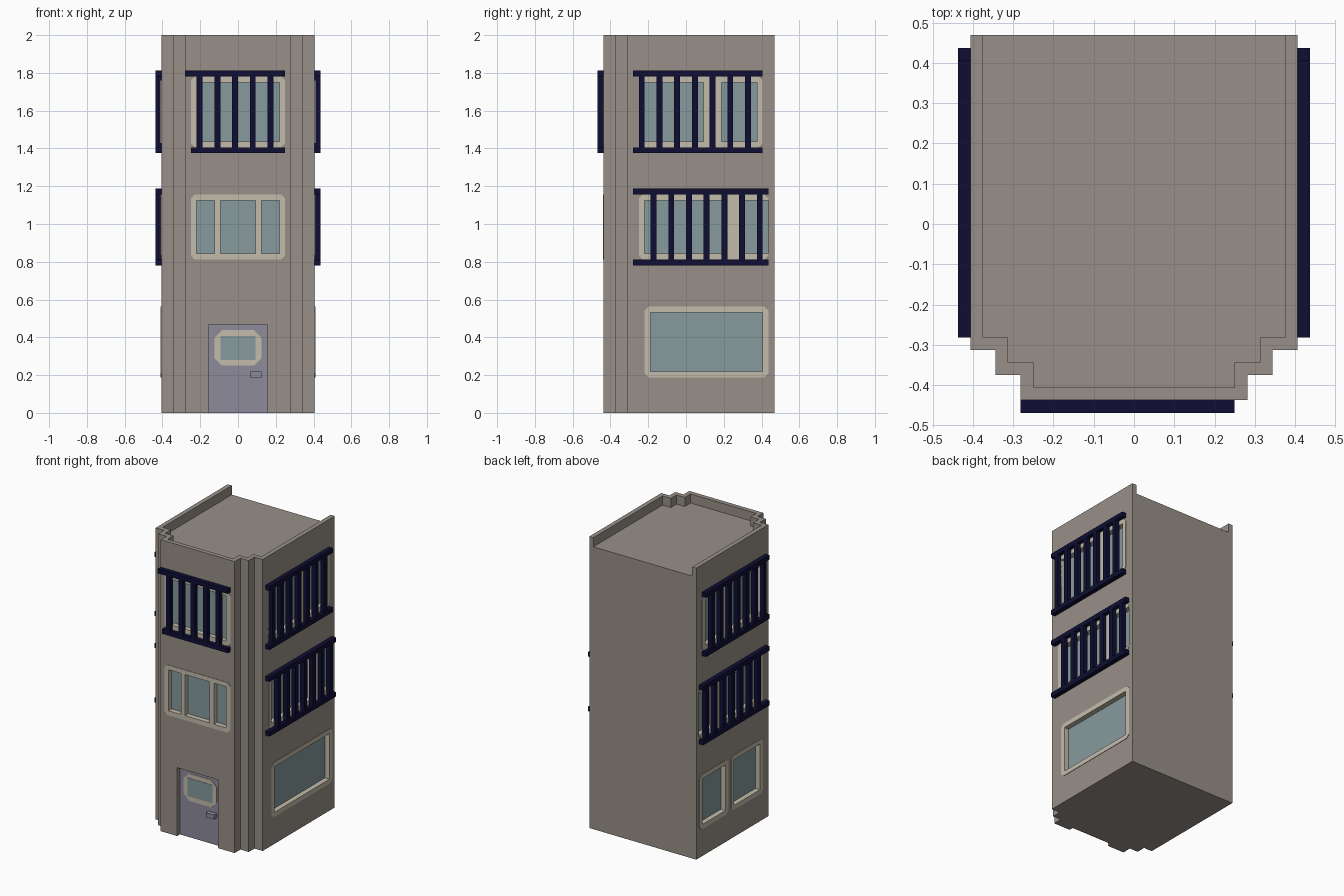
import bpy, bmesh
from mathutils import Vector

if "Cube" in bpy.data.objects:
    bpy.data.objects.remove(bpy.data.objects["Cube"])

V = 1 / 32  # the whole house sits on a grid of 1/32 unit


def mat(name, rgb):
    m = bpy.data.materials.new(name)
    lin = [((c / 255 + 0.055) / 1.055) ** 2.4 for c in rgb]
    m.diffuse_color = (*lin, 1)
    m.use_nodes = True
    m.node_tree.nodes["Principled BSDF"].inputs["Base Color"].default_value = m.diffuse_color
    return m


WALL = mat("wall_grey", (152, 144, 136))
FRAME = mat("frame_cream", (196, 188, 171))
GLASS = mat("glass_blue", (134, 154, 157))
DOOR = mat("door_lilac", (141, 139, 154))
RAIL = mat("rail_navy", (14, 14, 52))
SHELL = [WALL, FRAME, GLASS]


def place(side, u, z, d):
    """Facade coordinates (along, up, outward) to world."""
    p = {"front": (u, -14 - d, z), "right": (13 + d, u, z), "left": (-13 - d, u, z)}[side]
    return Vector(p) * V


def prism(bm, low, high, mi=0, cap=None):
    """Join two matching outlines; the low cap may have its own material."""
    a = [bm.verts.new(p) for p in low]
    b = [bm.verts.new(p) for p in high]
    n = len(a)
    faces = [bm.faces.new(a), bm.faces.new(b)]
    faces += [bm.faces.new((a[i], a[(i + 1) % n], b[(i + 1) % n], b[i])) for i in range(n)]
    for f in faces:
        f.material_index = mi
    if cap is not None:
        faces[0].material_index = cap
    bmesh.ops.recalc_face_normals(bm, faces=faces)


def panel(bm, side, rect, d0, d1, ch=0, mi=0, cap=None):
    """Box on a facade, rect = (u0, u1, z0, z1), optional cut corners."""
    u0, u1, z0, z1 = rect
    if ch:
        o = [(u0 + ch, z0), (u1 - ch, z0), (u1, z0 + ch), (u1, z1 - ch),
             (u1 - ch, z1), (u0 + ch, z1), (u0, z1 - ch), (u0, z0 + ch)]
    else:
        o = [(u0, z0), (u1, z0), (u1, z1), (u0, z1)]
    prism(bm, [place(side, u, z, d0) for u, z in o],
          [place(side, u, z, d1) for u, z in o], mi, cap)


def plan(bm, half, z0, z1):
    """Extrude a plan mirrored in x."""
    o = half + [(-x, y) for x, y in reversed(half)]
    prism(bm, [Vector((x, y, z0)) * V for x, y in o], [Vector((x, y, z1)) * V for x, y in o])


def finish(bm, name, mats):
    me = bpy.data.meshes.new(name)
    bm.to_mesh(me)
    bm.free()
    for m in mats:
        me.materials.append(m)
    ob = bpy.data.objects.new(name, me)
    bpy.context.collection.objects.link(ob)
    return ob


def cut(ob, cutter):
    mod = ob.modifiers.new("cut", "BOOLEAN")
    mod.operation = "DIFFERENCE"
    mod.solver = "EXACT"
    mod.object = cutter
    bpy.context.view_layer.objects.active = ob
    bpy.ops.object.modifier_apply(modifier=mod.name)


# Windows: side, frame rectangle, pane spans along the wall
windows = [
    ("front", (-8, 8, 26, 37), [(-7, -4), (-3, 3), (4, 7)]),
    ("front", (-8, 8, 45, 57), [(-7, 7)]),
    ("right", (-7, 14, 6, 18), [(-6, 13)]),
    ("left", (-8, 3, 6, 18), [(-7, 2)]),
    ("left", (4, 14, 6, 18), [(5, 13)]),
]
for s in ("right", "left"):
    windows += [(s, (-8, 13.99, 26, 37), [(-7, 7), (9, 14)]),
                (s, (-8, 13, 45, 57), [(-7, 3), (6, 12)])]

# Stepped tower body
bm = bmesh.new()
plan(bm, [(13, 15), (13, -10), (11, -10), (11, -12), (9, -12), (9, -14)], 0, 64)
body = finish(bm, "tower_body", SHELL)

# Thin cream window frames
bm = bmesh.new()
for side, rect, panes in windows:
    panel(bm, side, rect, -0.3, 0.1, ch=0.7, mi=1)
frames = finish(bm, "window_frames", SHELL)

# Cutters: glazed window recesses, door recess, roof well open at the back
bm = bmesh.new()
for side, rect, panes in windows:
    for u0, u1 in panes:
        panel(bm, side, (u0, u1, rect[2] + 1, rect[3] - 1), -1, 1, mi=1, cap=2)
panel(bm, "front", (-5, 5, -1, 15), -1, 1)
plan(bm, [(12, 16), (12, -9), (10, -9), (10, -11), (8, -11), (8, -13)], 62, 66)
cutter = finish(bm, "recess_cutter", SHELL)
cutter.hide_render = True
cut(body, cutter)
cut(frames, cutter)
bpy.data.objects.remove(cutter)

# Door with its small window and handle
bm = bmesh.new()
panel(bm, "front", (-5, 5, 0, 15), -1.2, -0.95)
finish(bm, "door", [DOOR])
bm = bmesh.new()
panel(bm, "front", (-4, 4, 8, 14), -1, -0.87, ch=1.3)
finish(bm, "door_window_frame", [FRAME])
bm = bmesh.new()
panel(bm, "front", (-3, 3, 9, 13), -1, -0.8)
finish(bm, "door_window_glass", [GLASS])
bm = bmesh.new()
panel(bm, "front", (2, 4, 6, 7), -1, 0)
finish(bm, "door_handle", [DOOR])

# Railings: name, side, top span, bottom span, bottom z, top z, first bar, bar count
railings = [("front_railing", "front", (-9, 8), (-8, 8), 44, 58, -7, 5)]
for s in ("right", "left"):
    railings += [(s + "_lower_railing", s, (-9, 14), (-9, 14), 25, 38, -6, 7),
                 (s + "_upper_railing", s, (-9, 13), (-9, 13), 44, 58, -8, 7)]
for name, side, top, bottom, z0, z1, first, count in railings:
    bm = bmesh.new()
    panel(bm, side, (*top, z1 - 1, z1), 0, 1)
    panel(bm, side, (*bottom, z0, z0 + 1), 0, 1)
    for i in range(count):
        u = first + 3 * i
        panel(bm, side, (u, u + 1, z0 + 1, z1 - 1), 0, 1)
    finish(bm, name, [RAIL])
